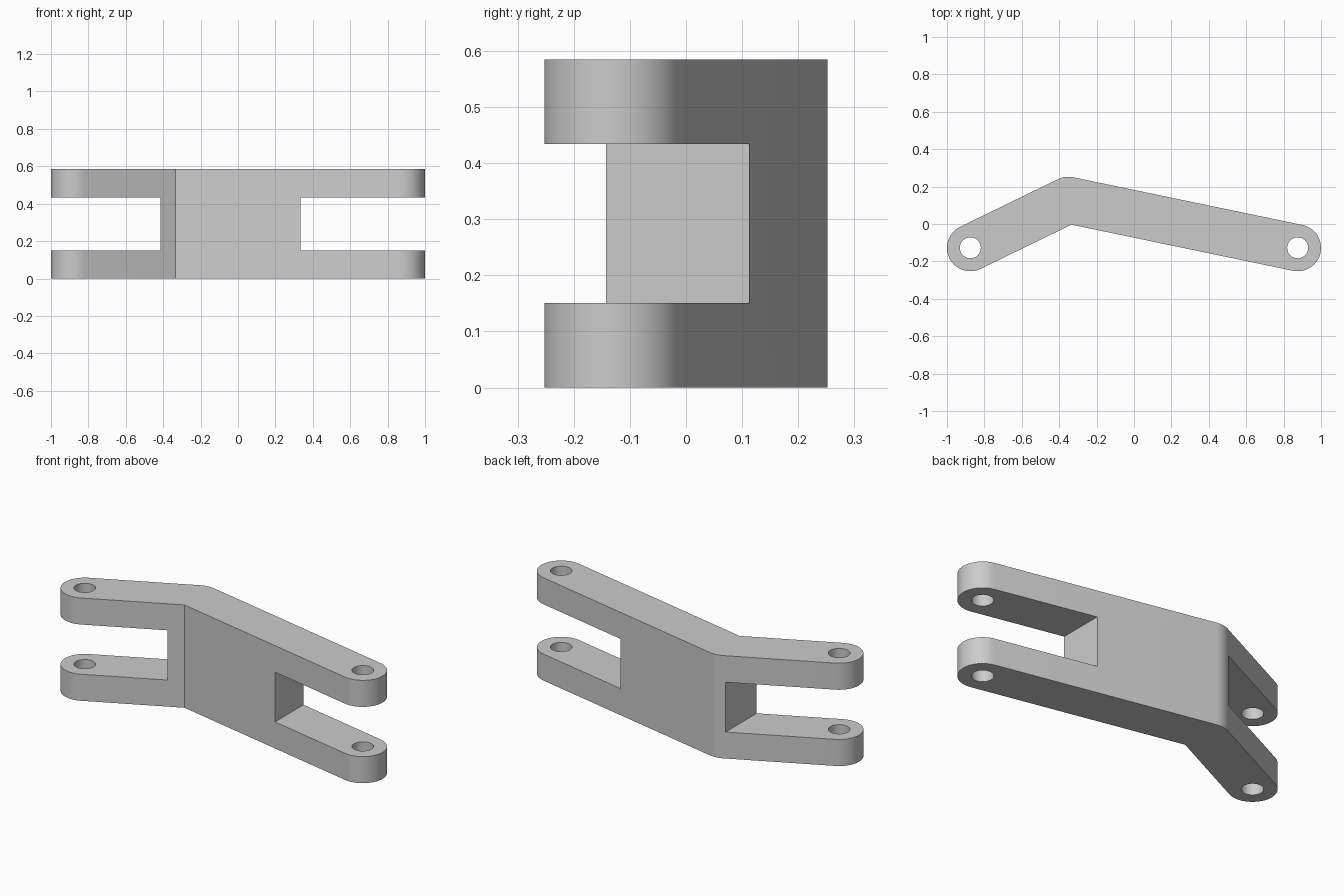
import bpy
import bmesh
from math import atan2, cos, sin, pi, radians
from mathutils import Vector

cube = bpy.data.objects.get("Cube")
if cube:
    bpy.data.objects.remove(cube, do_unlink=True)

HEIGHT = 0.585
RADIUS = 0.125          # half the arm width
HOLE = 0.056
SLOT_Z = (0.151, 0.434)
RIGHT_PIN = Vector((-0.875, -0.1275))
BEND = Vector((-0.351, 0.1275))
LEFT_PIN = Vector((0.875, -0.1275))

grey = bpy.data.materials.new("plain grey")
grey.use_nodes = True
grey.diffuse_color = (0.6, 0.6, 0.6, 1)
grey.node_tree.nodes["Principled BSDF"].inputs["Base Color"].default_value = (0.6, 0.6, 0.6, 1)


def arc(centre, start, end, steps):
    """Points along an arc, ends included."""
    angles = [start + (end - start) * i / steps for i in range(steps + 1)]
    return [centre + RADIUS * Vector((cos(a), sin(a))) for a in angles]


def prism(name, points, z0, z1):
    """Extrude a counter-clockwise outline from z0 to z1."""
    bm = bmesh.new()
    base = bm.faces.new([bm.verts.new((p[0], p[1], z0)) for p in points])
    top = bmesh.ops.extrude_face_region(bm, geom=[base])["geom"]
    verts = [v for v in top if isinstance(v, bmesh.types.BMVert)]
    bmesh.ops.translate(bm, verts=verts, vec=(0, 0, z1 - z0))
    bmesh.ops.recalc_face_normals(bm, faces=bm.faces)
    mesh = bpy.data.meshes.new(name)
    bm.to_mesh(mesh)
    bm.free()
    mesh.materials.append(grey)
    obj = bpy.data.objects.new(name, mesh)
    bpy.context.collection.objects.link(obj)
    return obj


# Bent link outline: two rounded ends, rounded outer bend, sharp inner corner
short = BEND - RIGHT_PIN
long = LEFT_PIN - BEND
a_short = atan2(short.y, short.x)
a_long = atan2(long.y, long.x)
middle = (a_short + a_long) / 2
inner = BEND + RADIUS / cos((a_short - a_long) / 2) * Vector((sin(middle), -cos(middle)))
outline = (arc(LEFT_PIN, a_long - pi / 2, a_long + pi / 2, 32)
           + arc(BEND, a_long + pi / 2, a_short + pi / 2, 8)
           + arc(RIGHT_PIN, a_short + pi / 2, a_short + 3 * pi / 2, 32)
           + [inner])
link = prism("forked_link", outline, 0, HEIGHT)

# Cutters: one slot and one pin hole at each end
cutters = []
for side, x0, x1 in (("right", -1.2, -0.415), ("left", 0.333, 1.2)):
    box = [(x0, -0.5), (x1, -0.5), (x1, 0.5), (x0, 0.5)]
    cutters.append(prism(side + "_slot_cutter", box, *SLOT_Z))
for side, pin in (("right", RIGHT_PIN), ("left", LEFT_PIN)):
    ring = [pin + HOLE * Vector((cos(i * pi / 20), sin(i * pi / 20))) for i in range(40)]
    cutters.append(prism(side + "_hole_cutter", ring, -0.1, HEIGHT + 0.1))

bpy.ops.object.select_all(action="DESELECT")
link.select_set(True)
bpy.context.view_layer.objects.active = link
for cutter in cutters:
    cut = link.modifiers.new(cutter.name, "BOOLEAN")
    cut.operation = "DIFFERENCE"
    cut.solver = "EXACT"
    cut.object = cutter
    bpy.ops.object.modifier_apply(modifier=cut.name)
    bpy.data.objects.remove(cutter, do_unlink=True)

bpy.ops.object.shade_smooth_by_angle(angle=radians(25))
